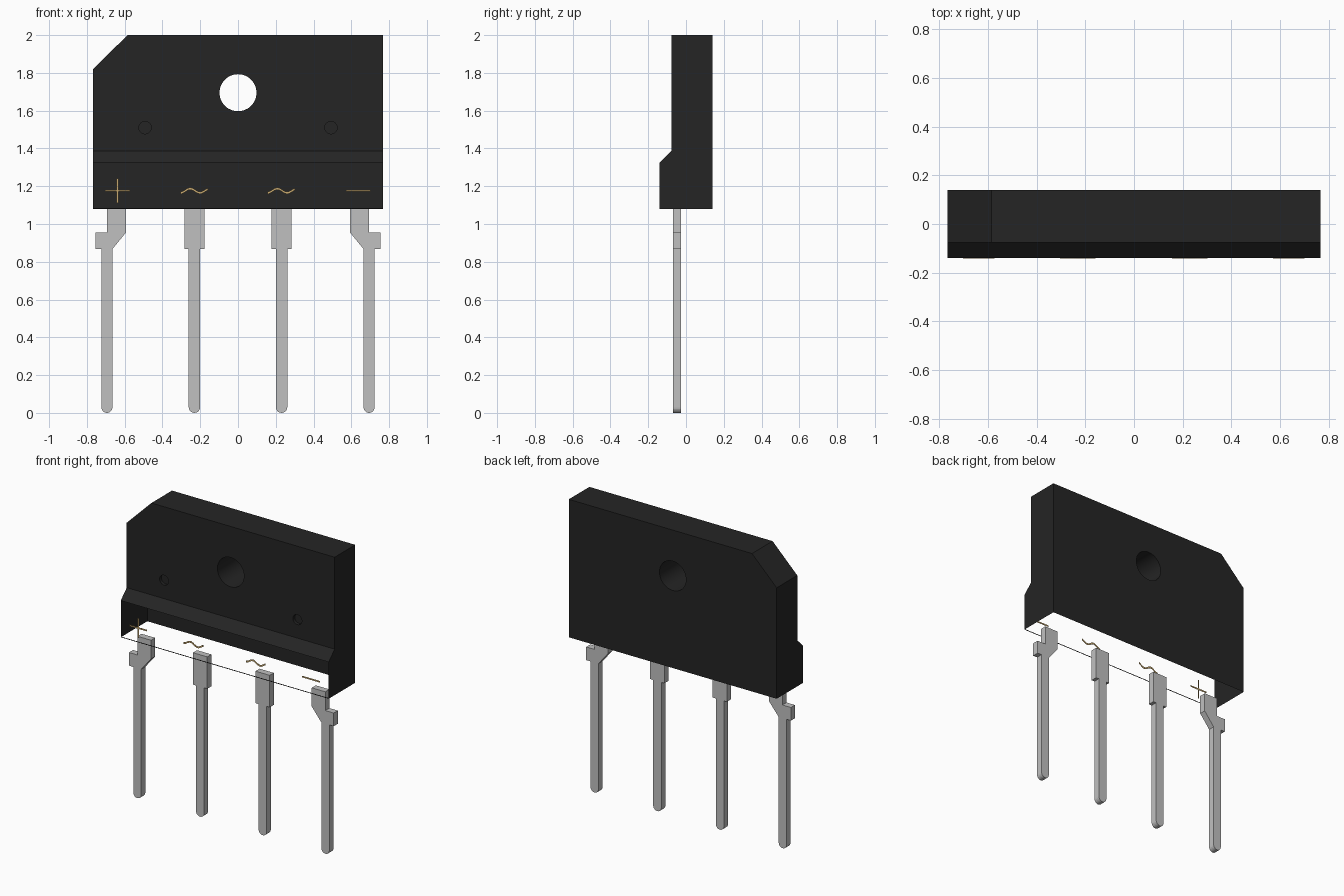
import bpy, bmesh, math
from mathutils import Vector

cube = bpy.data.objects.get("Cube")
if cube:
    bpy.data.objects.remove(cube, do_unlink=True)


def material(name, rgb):
    m = bpy.data.materials.new(name)
    m.use_nodes = True
    m.diffuse_color = (*rgb, 1)
    m.node_tree.nodes["Principled BSDF"].inputs["Base Color"].default_value = (*rgb, 1)
    return m


BLACK = material("black_epoxy", (0.018, 0.018, 0.018))
METAL = material("tinned_metal", (0.53, 0.53, 0.53))
GOLD = material("gold_print", (0.58, 0.4, 0.16))


def add_object(name, bm, mat):
    bmesh.ops.recalc_face_normals(bm, faces=bm.faces)
    mesh = bpy.data.meshes.new(name)
    bm.to_mesh(mesh)
    bm.free()
    mesh.materials.append(mat)
    ob = bpy.data.objects.new(name, mesh)
    bpy.context.collection.objects.link(ob)
    return ob


def prism(points, offset):
    """Extrude a closed outline of 3D points along an offset."""
    bm = bmesh.new()
    face = bm.faces.new([bm.verts.new(p) for p in points])
    new = bmesh.ops.extrude_face_region(bm, geom=[face])["geom"]
    bmesh.ops.translate(bm, vec=offset, verts=[v for v in new if isinstance(v, bmesh.types.BMVert)])
    bmesh.ops.recalc_face_normals(bm, faces=bm.faces)
    return bm


def plate(name, outline, y0, y1, mat):
    """Flat part given by an outline in x and z."""
    return add_object(name, prism([(x, y0, z) for x, z in outline], (0, y1 - y0, 0)), mat)


def circle(cx, cz, r, n):
    return [(cx + r * math.cos(i * math.tau / n), cz + r * math.sin(i * math.tau / n)) for i in range(n)]


# Body: stepped side profile swept across the width, one top corner cut off
HALF, BACK, FRONT, LIP = 0.767, 0.14, -0.077, -0.14
BASE, TOP = 1.08, 2.0
profile = [(BACK, BASE), (BACK, TOP), (FRONT, TOP), (FRONT, 1.387), (LIP, 1.325), (LIP, BASE)]
bm = prism([(-HALF, y, z) for y, z in profile], (2 * HALF, 0, 0))
cut = bmesh.ops.bisect_plane(bm, geom=bm.verts[:] + bm.edges[:] + bm.faces[:],
                             plane_co=(-HALF, 0, 1.82), plane_no=Vector((-0.18, 0, 0.182)),
                             clear_outer=True)
bmesh.ops.holes_fill(bm, edges=[e for e in cut["geom_cut"] if isinstance(e, bmesh.types.BMEdge)])
body = add_object("body", bm, BLACK)

# Mounting hole and two shallow mould dimples
cutters = [plate("hole_cutter", circle(0, 1.695, 0.098, 48), -0.3, 0.3, BLACK)]
for side in (-1, 1):
    cutters.append(plate("dimple_cutter", circle(side * 0.492, 1.51, 0.033, 24), -0.3, FRONT + 0.02, BLACK))
for c in cutters:
    mod = body.modifiers.new("cut", "BOOLEAN")
    mod.operation, mod.solver, mod.object = "DIFFERENCE", "EXACT", c
    c.hide_render = True
deps = bpy.context.evaluated_depsgraph_get()
bm = bmesh.new()
bm.from_mesh(bpy.data.meshes.new_from_object(body.evaluated_get(deps)))
body.modifiers.clear()
for c in cutters:
    bpy.data.objects.remove(c, do_unlink=True)

# The shell is open at the underside and the lower front
bm.normal_update()
gone = [f for f in bm.faces
        if (f.normal.z < -0.9 and f.calc_center_median().z < BASE + 0.01)
        or (f.normal.y < -0.9 and f.calc_center_median().z < 1.33)]
bmesh.ops.delete(bm, geom=gone, context="FACES")
bm.to_mesh(body.data)
bm.free()
bpy.context.view_layer.objects.active = body
body.select_set(True)
bpy.ops.object.shade_smooth_by_angle(angle=math.radians(30))
body.select_set(False)

# Fine rim along the lower front edge
plate("front_rim", [(-HALF, BASE), (HALF, BASE), (HALF, BASE + 0.004), (-HALF, BASE + 0.004)],
      LIP, LIP + 0.002, BLACK)


# Leads: stamped flat pins with rounded tips
def tip(cx, r):
    """Rounded lower end, from left to right."""
    return [(cx - r * math.cos(i * math.pi / 10), r - r * math.sin(i * math.pi / 10)) for i in range(11)]


outer = [(-0.693, BASE), (-0.693, 0.955), (-0.755, 0.955), (-0.755, 0.867), (-0.723, 0.867)]
outer += tip(-0.694, 0.029) + [(-0.665, 0.867), (-0.593, 0.955), (-0.593, BASE)]
inner = [(-0.283, BASE), (-0.283, 0.867), (-0.261, 0.867)]
inner += tip(-0.231, 0.03) + [(-0.201, 0.867), (-0.178, 0.867), (-0.178, BASE)]
for kind, outline in (("outer", outer), ("inner", inner)):
    for name, s in (("right", 1), ("left", -1)):
        plate(f"{kind}_lead_{name}", [(s * x, z) for x, z in outline], -0.07, -0.027, METAL)

# Printed polarity marks
MARK_Z, ARM, T = 1.176, 0.065, 0.005


def mark(name, outline):
    plate(name, outline, LIP - 0.001, LIP + 0.001, GOLD)


def bar(cx, w, h):
    return [(cx - w, MARK_Z - h), (cx + w, MARK_Z - h), (cx + w, MARK_Z + h), (cx - w, MARK_Z + h)]


mark("plus_bar_across", bar(-0.638, ARM, T))
mark("plus_bar_upright", bar(-0.638, T, ARM))
mark("minus_bar", bar(0.637, ARM, T))
for name, cx in (("right", -0.232), ("left", 0.229)):
    wave = [(cx - 0.073 + 0.146 * i / 20, MARK_Z - 0.011 * math.cos(math.tau * 1.4 * i / 20)) for i in range(21)]
    mark(f"wave_mark_{name}", [(x, z - 0.006) for x, z in wave] + [(x, z + 0.006) for x, z in reversed(wave)])
